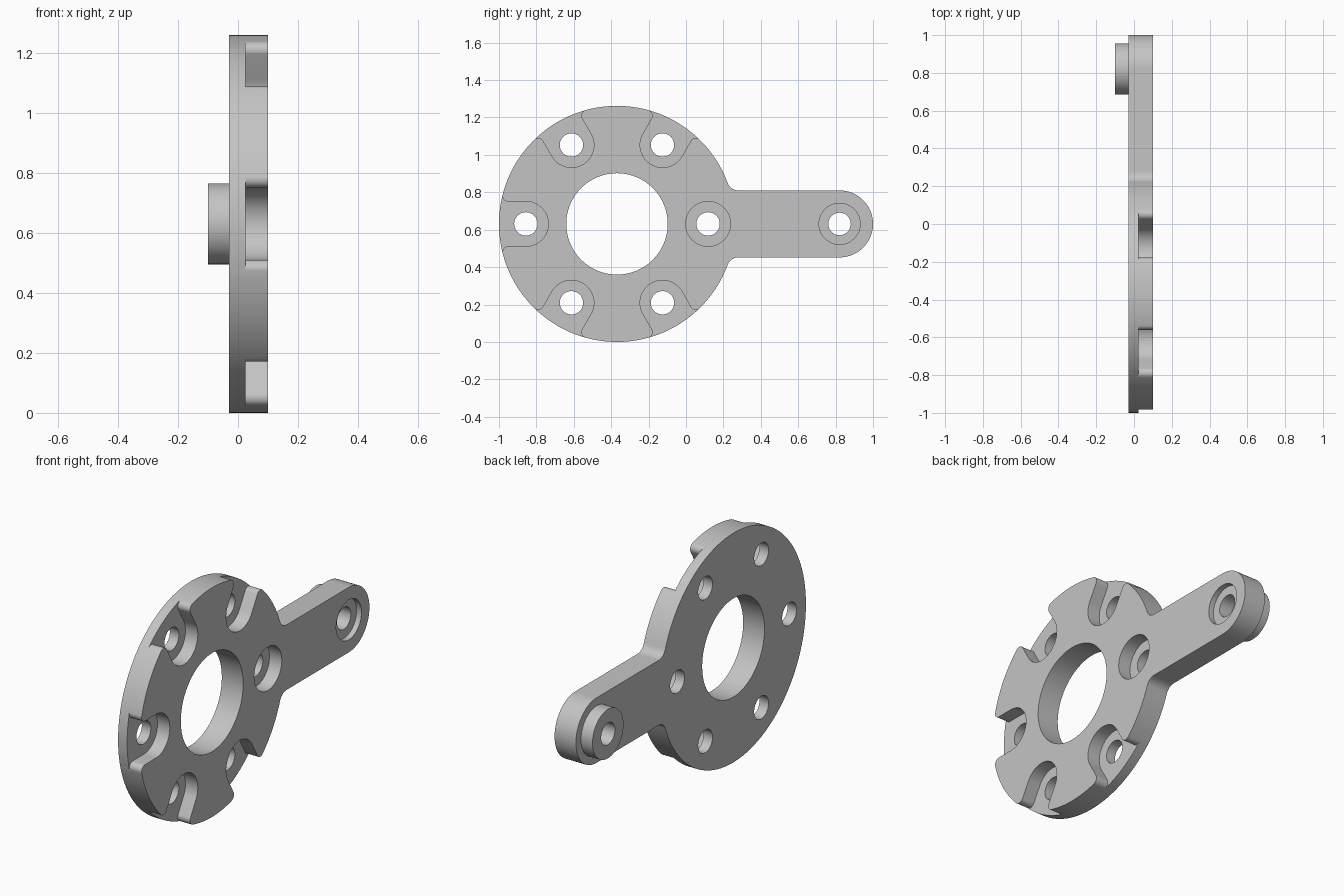
import bpy, bmesh
from math import sin, cos, pi, sqrt, atan2
from mathutils import Matrix, Vector

cube = bpy.data.objects.get("Cube")
if cube:
    bpy.data.objects.remove(cube)

R, CY, CZ = 0.631, -0.369, 0.631       # disc radius and centre
BACK, FLOOR, FACE = -0.03, 0.025, 0.10  # plate levels along x
BOLT, HOLE = 0.487, 0.0625
ARM_W = 0.179
ARM_END = 1 - ARM_W - CY                # arm tip centre, measured from the disc centre

grey = bpy.data.materials.new("metal grey")
grey.use_nodes = True
grey.diffuse_color = (0.55, 0.55, 0.55, 1)
grey.node_tree.nodes["Principled BSDF"].inputs["Base Color"].default_value = grey.diffuse_color


def arc(u, v, r, a0, a1, n=16):
    return [(u + r * cos(a0 + (a1 - a0) * i / n), v + r * sin(a0 + (a1 - a0) * i / n))
            for i in range(n + 1)]


def circle(u, r, n=64):
    return arc(u, 0, r, 0, 2 * pi, n)[:-1]


def mirrored(half):
    """Close a half outline by reflecting it across the u axis."""
    pts = half + [(u, -v) for u, v in reversed(half)]
    return [p for i, p in enumerate(pts)
            if (Vector(p) - Vector(pts[i - 1])).length > 1e-5]


def prism(name, pts, x0, x1, angle=0):
    """Extrude an outline along x, turned about the disc axis."""
    bm = bmesh.new()
    face = bm.faces.new([bm.verts.new((x0, u, v)) for u, v in pts])
    ext = bmesh.ops.extrude_face_region(bm, geom=[face])
    bmesh.ops.translate(bm, vec=(x1 - x0, 0, 0),
                        verts=[g for g in ext["geom"] if isinstance(g, bmesh.types.BMVert)])
    bmesh.ops.recalc_face_normals(bm, faces=bm.faces)
    bm.transform(Matrix.Translation((0, CY, CZ)) @ Matrix.Rotation(angle, 4, "X"))
    mesh = bpy.data.meshes.new(name)
    bm.to_mesh(mesh)
    bm.free()
    mesh.materials.append(grey)
    ob = bpy.data.objects.new(name, mesh)
    bpy.context.collection.objects.link(ob)
    return ob


def combine(target, tool, operation="DIFFERENCE"):
    mod = target.modifiers.new("combine", "BOOLEAN")
    mod.operation, mod.solver, mod.object = operation, "EXACT", tool
    bpy.context.view_layer.objects.active = target
    bpy.ops.object.modifier_apply(modifier=mod.name)
    bpy.data.objects.remove(tool)


# Plate: disc blended into a round-ended arm
r = 0.06
fu, fv = sqrt((R + r) ** 2 - (ARM_W + r) ** 2), ARM_W + r
blend = atan2(fv, fu)
plate = prism("mounting_plate", mirrored(
    arc(ARM_END, 0, ARM_W, 0, pi / 2, 24)
    + arc(fu, fv, r, -pi / 2, blend - pi, 10)
    + arc(0, 0, R, blend, pi, 72)), BACK, FACE)

# Spigot behind the arm tip
combine(plate, prism("spigot", circle(ARM_END, 0.135), -0.10, -0.01), "UNION")

# Large centre opening
combine(plate, prism("centre_cutter", circle(0, 0.271, 96), -0.2, 0.2))

# Open pockets with rounded mouths, and one closed counterbore beside the arm
w, r = 0.12, 0.03
mu, mv = sqrt((R - r) ** 2 - (w + r) ** 2), w + r
mouth = atan2(mv, mu)
pocket = mirrored(arc(BOLT, 0, w, pi, pi / 2, 24)
                  + arc(mu, mv, r, -pi / 2, mouth, 10)
                  + [(1.2 * R * cos(mouth), 1.2 * R * sin(mouth))])
for i in range(6):
    shape = pocket if i else circle(BOLT, w)
    combine(plate, prism("pocket_cutter", shape, FLOOR, 0.2, i * pi / 3))
    combine(plate, prism("bolt_cutter", circle(BOLT, HOLE, 48), -0.2, 0.2, i * pi / 3))

# Shallow counterbore and hole at the arm tip
combine(plate, prism("tip_recess_cutter", circle(ARM_END, 0.11), FACE - 0.03, 0.2))
combine(plate, prism("tip_hole_cutter", circle(ARM_END, 0.06, 48), -0.2, 0.2))

# Smooth curved walls with crisp edges
bpy.ops.object.select_all(action="DESELECT")
plate.select_set(True)
bpy.context.view_layer.objects.active = plate
bpy.ops.object.shade_smooth_by_angle(angle=pi / 6)
